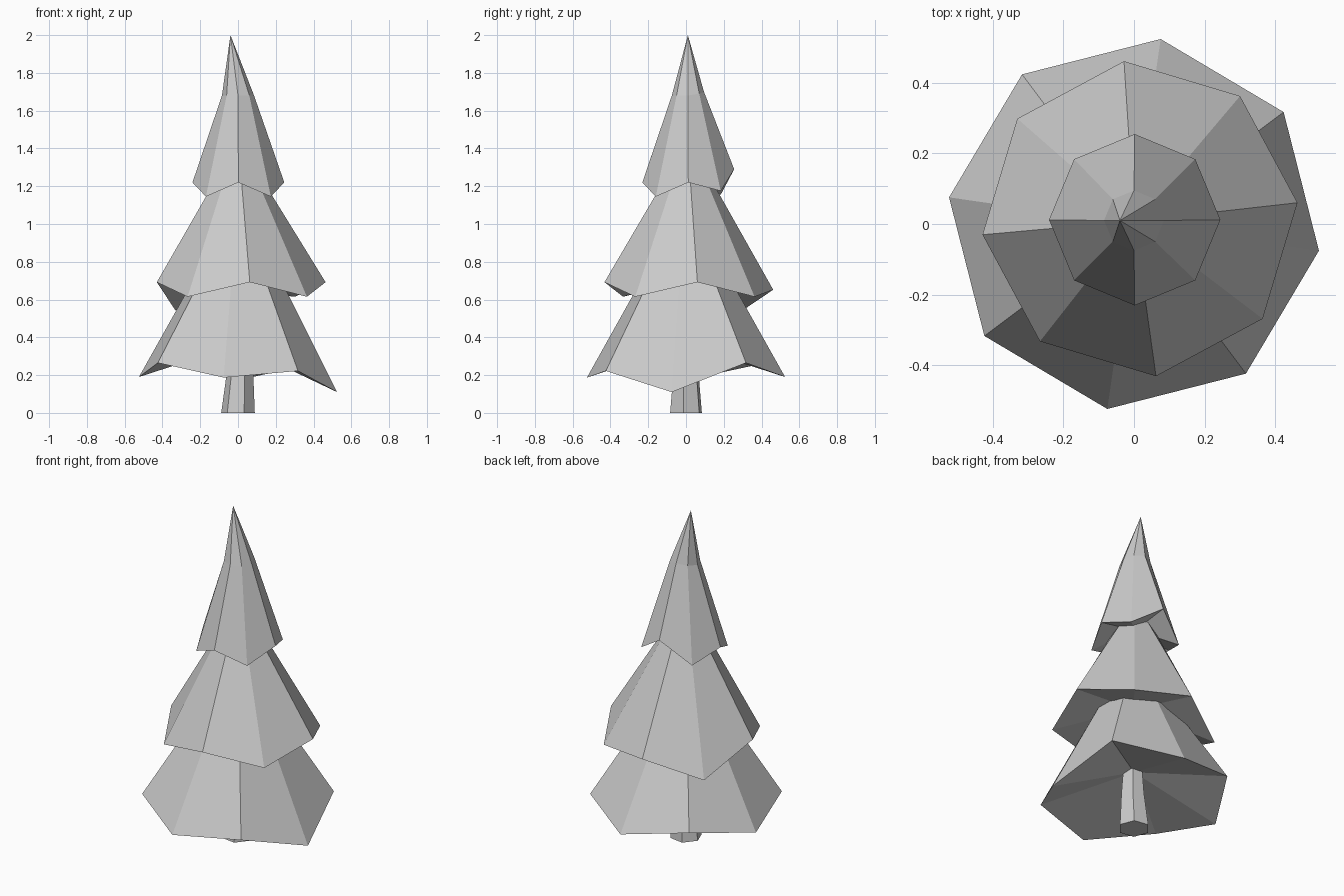
import bpy, bmesh
from math import cos, sin, radians, tau

if "Cube" in bpy.data.objects:
    bpy.data.objects.remove(bpy.data.objects["Cube"])


def ring(bm, sides, radius, phase, centre, heights):
    """Ring of vertices; heights gives one z per vertex."""
    return [bm.verts.new((centre[0] + radius * cos(radians(phase) + tau * i / sides),
                          centre[1] + radius * sin(radians(phase) + tau * i / sides),
                          heights[i])) for i in range(sides)]


def bridge(bm, a, b):
    n = len(a)
    for i in range(n):
        j = (i + 1) % n
        bm.faces.new((a[i], a[j], b[j], b[i]))


def fan(bm, loop, tip):
    n = len(loop)
    for i in range(n):
        bm.faces.new((loop[i], loop[(i + 1) % n], tip))


def finish(bm, name):
    bmesh.ops.recalc_face_normals(bm, faces=bm.faces[:])
    mesh = bpy.data.meshes.new(name)
    bm.to_mesh(mesh)
    bm.free()
    bpy.context.collection.objects.link(bpy.data.objects.new(name, mesh))


def tier(name, radius, phase, centre, rim_z, neck_r, neck_c, neck_z, tip, under_z):
    """Foliage skirt: uneven rim, narrow neck, pointed tip, shallow hollow underside."""
    bm = bmesh.new()
    rim = ring(bm, 8, radius, phase, centre, rim_z)
    neck = ring(bm, 8, neck_r, phase, neck_c, neck_z)
    bridge(bm, rim, neck)
    fan(bm, neck, bm.verts.new(tip))
    fan(bm, rim, bm.verts.new((centre[0], centre[1], under_z)))
    finish(bm, name)


# Foliage tiers, rim heights listed counter-clockwise from +x
tier("lower_foliage", 0.53, -8.2, (0, 0),
     [0.11, 0.265, 0.19, 0.265, 0.19, 0.265, 0.187, 0.222],
     0.156, (0, 0), [0.85] * 8, (0, 0, 1.1), 0.36)
tier("middle_foliage", 0.449, 5.8, (0.017, 0.015),
     [0.692, 0.615, 0.652, 0.542, 0.692, 0.615, 0.692, 0.615],
     0.115, (0.005, 0.01), [1.25] * 8, (0, 0.01, 1.45), 0.75)
tier("top_foliage", 0.243, 0, (0.002, 0.012),
     [1.22, 1.175, 1.29, 1.155, 1.22, 1.145, 1.22, 1.145],
     0.085, (0, 0.01), [1.68, 1.69, 1.70, 1.69, 1.68, 1.68, 1.68, 1.68],
     (-0.04, 0.01, 2.0), 1.26)

# Six-sided tapered trunk
bm = bmesh.new()
base = ring(bm, 6, 0.09, -9, (0, 0), [0] * 6)
mid = ring(bm, 6, 0.072, -9, (0.01, 0), [0.2] * 6)
top = ring(bm, 6, 0.055, -9, (0.01, 0), [0.42] * 6)
bridge(bm, base, mid)
bridge(bm, mid, top)
bm.faces.new(base)
bm.faces.new(top)
finish(bm, "trunk")
